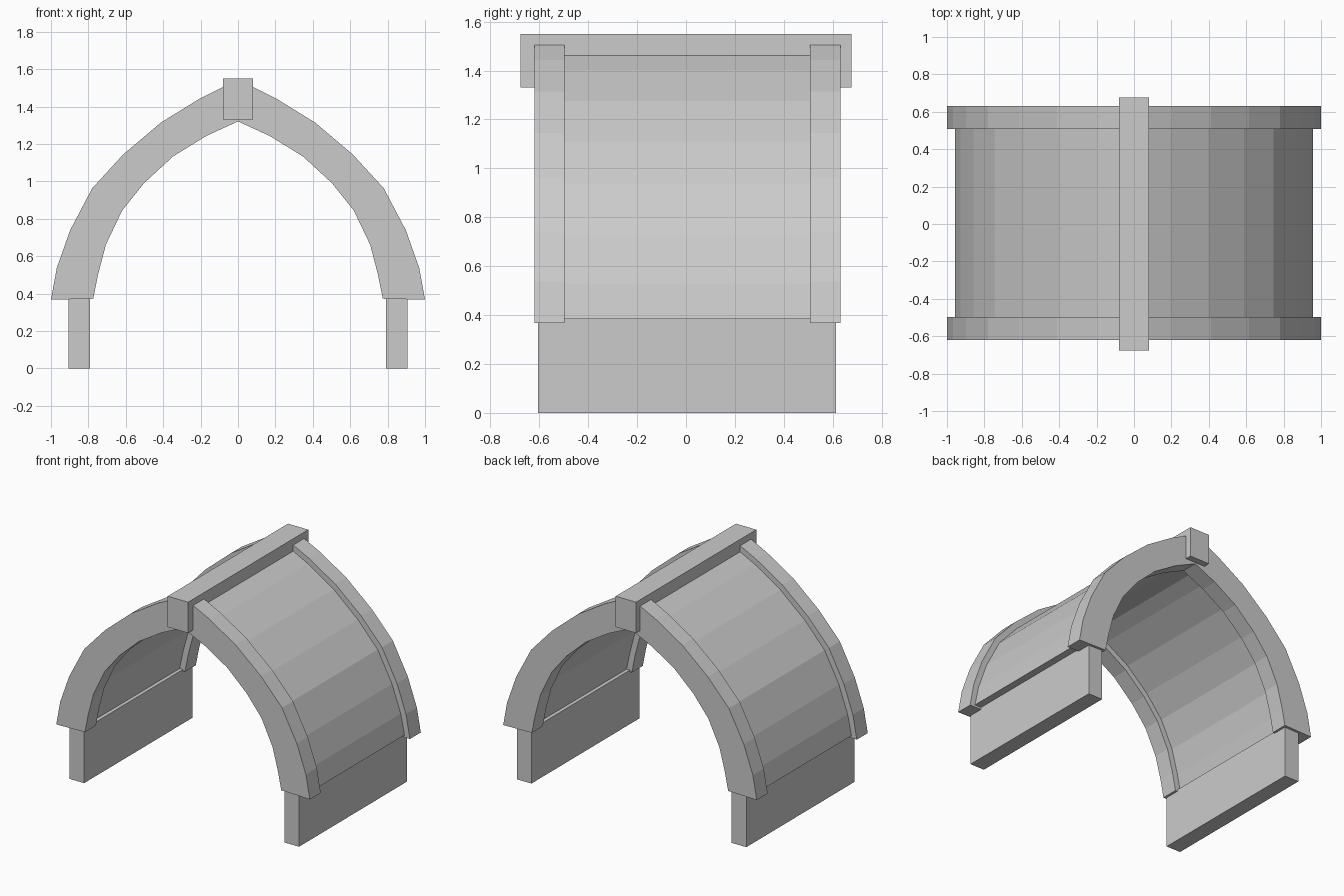
import bpy, bmesh

if "Cube" in bpy.data.objects:
    bpy.data.objects.remove(bpy.data.objects["Cube"])

# Right half of the pointed arch: (outer, inner) station pairs from foot to apex
STATIONS = [
    ((1.000, 0.368), (0.774, 0.373)),
    ((0.969, 0.537), (0.749, 0.500)),
    ((0.898, 0.738), (0.706, 0.663)),
    ((0.780, 0.963), (0.619, 0.845)),
    ((0.614, 1.144), (0.503, 0.990)),
    ((0.412, 1.315), (0.347, 1.134)),
    ((0.203, 1.444), (0.170, 1.243)),
    ((0.000, 1.544), (0.000, 1.321)),
]


def mesh_object(name, bm):
    bmesh.ops.recalc_face_normals(bm, faces=bm.faces)
    mesh = bpy.data.meshes.new(name)
    bm.to_mesh(mesh)
    bm.free()
    obj = bpy.data.objects.new(name, mesh)
    bpy.context.collection.objects.link(obj)
    return obj


def box(name, x0, x1, y0, y1, z0, z1):
    bm = bmesh.new()
    bmesh.ops.create_cube(bm, size=1)
    for v in bm.verts:
        v.co = ((x0 + x1) / 2 + v.co.x * (x1 - x0),
                (y0 + y1) / 2 + v.co.y * (y1 - y0),
                (z0 + z1) / 2 + v.co.z * (z1 - z0))
    return mesh_object(name, bm)


def arch(name, y0, y1, inset=0.0, foot=None):
    """Sweep the arch band along y; inset thins it on both sides."""
    right = []
    for (ox, oz), (ix, iz) in STATIONS:
        length = ((ox - ix) ** 2 + (oz - iz) ** 2) ** 0.5
        t = inset / length
        right.append(((ox + (ix - ox) * t, oz + (iz - oz) * t),
                      (ix + (ox - ix) * t, iz + (oz - iz) * t)))
    if foot is not None:
        right[0] = tuple((x, foot) for x, z in right[0])
    left = [((-o[0], o[1]), (-i[0], i[1])) for o, i in reversed(right[:-1])]
    bm = bmesh.new()
    rings = [[bm.verts.new((x, y, z)) for (x, z), y in
              ((o, y0), (o, y1), (i, y1), (i, y0))] for o, i in right + left]
    for a, b in zip(rings, rings[1:]):
        for k in range(4):
            n = (k + 1) % 4
            bm.faces.new((a[k], a[n], b[n], b[k]))
    bm.faces.new(rings[0])
    bm.faces.new(rings[-1])
    return mesh_object(name, bm)


# Vault shell between the two thicker end ribs
arch("vault_shell", -0.60, 0.608, inset=0.042, foot=0.385)
arch("front_rib", -0.619, -0.496)
arch("back_rib", 0.508, 0.631)

# Low side walls
for name, s in (("right_wall", 1), ("left_wall", -1)):
    xs = sorted((s * 0.79, s * 0.905))
    box(name, xs[0], xs[1], -0.605, 0.613, 0.0, 0.385)

# Ridge beam along the apex
box("ridge_beam", -0.08, 0.08, -0.677, 0.677, 1.33, 1.55)
